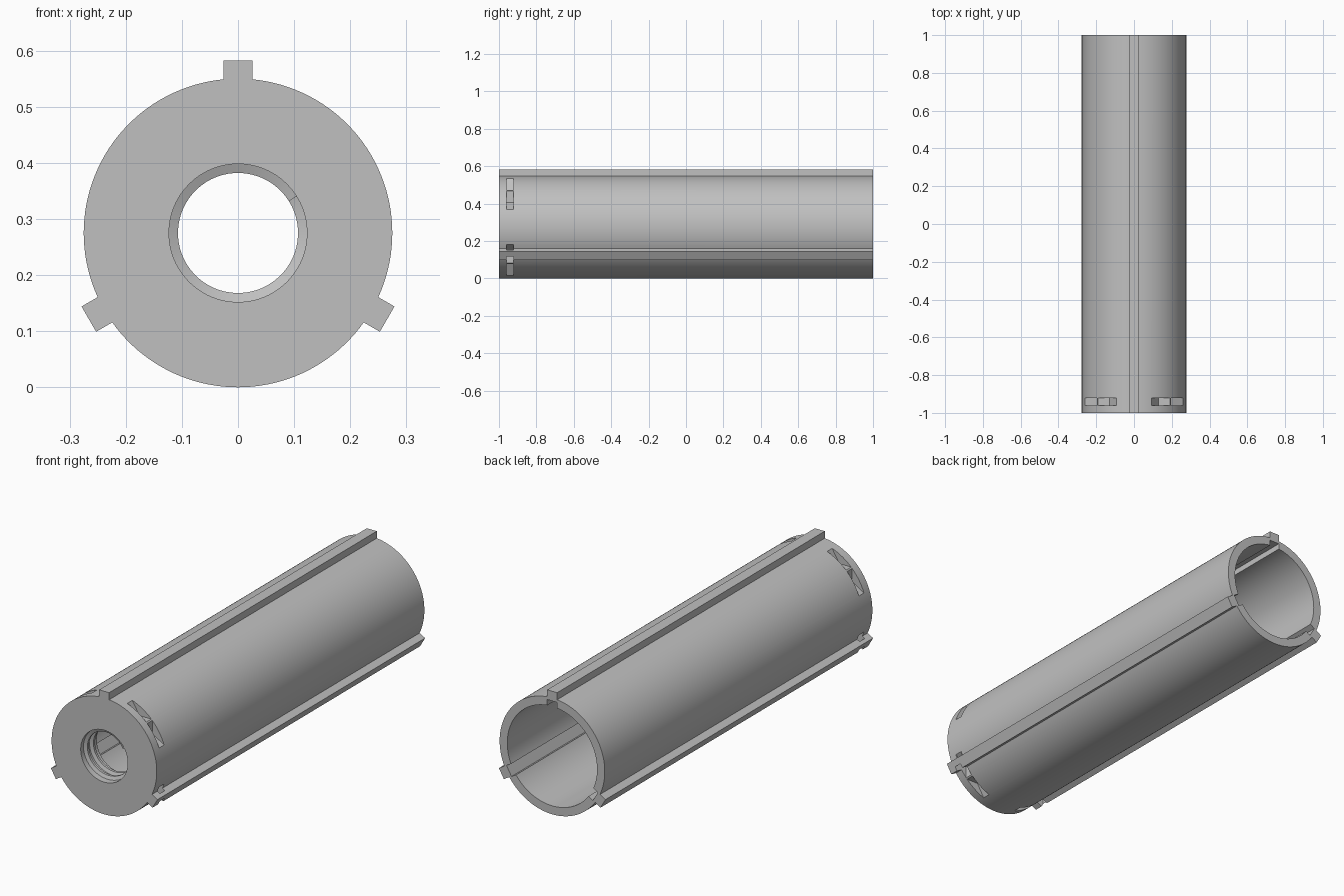
import bpy, bmesh
from math import asin, cos, sin, pi, radians
from mathutils import Vector

cube = bpy.data.objects.get("Cube")
if cube:
    bpy.data.objects.remove(cube, do_unlink=True)

AXIS_Z = 0.275          # height of the tube's axis
PLATE_BACK = -0.88      # inner face of the front plate
BORE = 0.123
RIBS = [radians(a) for a in (90, 210, 330)]

grey = bpy.data.materials.new("plain grey")
grey.use_nodes = True
colour = (0.53, 0.53, 0.53, 1)
grey.diffuse_color = colour
grey.node_tree.nodes["Principled BSDF"].inputs["Base Color"].default_value = colour


def finish(name, bm):
    bmesh.ops.recalc_face_normals(bm, faces=bm.faces)
    mesh = bpy.data.meshes.new(name)
    bm.to_mesh(mesh)
    bm.free()
    mesh.materials.append(grey)
    obj = bpy.data.objects.new(name, mesh)
    bpy.context.collection.objects.link(obj)
    return obj


def prism(name, points, y0, y1):
    """Extrude a cross-section, given around the axis, along y."""
    bm = bmesh.new()
    face = bm.faces.new([bm.verts.new((x, y0, z + AXIS_Z)) for x, z in points])
    new = bmesh.ops.extrude_face_region(bm, geom=[face])["geom"]
    verts = [v for v in new if isinstance(v, bmesh.types.BMVert)]
    bmesh.ops.translate(bm, verts=verts, vec=(0, y1 - y0, 0))
    return finish(name, bm)


def circle(r, n=96):
    return [(r * cos(2 * pi * i / n), r * sin(2 * pi * i / n)) for i in range(n)]


def keyed_circle(r, key_r, half, steps=40):
    """Circle with three square keys standing out to key_r."""
    points = []
    gap = asin(half / r)
    for a in RIBS:
        out, side = Vector((cos(a), sin(a))), Vector((-sin(a), cos(a)))
        points += [out * key_r - side * half, out * key_r + side * half]
        start, span = a + gap, 2 * pi / 3 - 2 * gap
        for i in range(steps + 1):
            t = start + span * i / steps
            points.append((r * cos(t), r * sin(t)))
    return points


# Ribbed outer body
body = prism("ribbed_tube", keyed_circle(0.275, 0.307, 0.026), -1, 1)

# Hollow with key grooves, and the bore in the front plate
cutters = [prism("cavity_cutter", keyed_circle(0.235, 0.261, 0.026), PLATE_BACK, 1.1),
           prism("bore_cutter", circle(BORE), -1.1, PLATE_BACK + 0.05)]

# Four angled tie slots through the front plate
slot = [(0.09, 0.263), (0.13, 0.197), (0.197, 0.197),
        (0.197, 0.13), (0.263, 0.09), (0.263, 0.263)]
for sx in (1, -1):
    for sz in (1, -1):
        cutters.append(prism("slot_cutter", [(x * sx, z * sz) for x, z in slot],
                             -0.96, -0.922))

bpy.context.view_layer.objects.active = body
for cutter in cutters:
    cutter.hide_render = True
    mod = body.modifiers.new("cut", 'BOOLEAN')
    mod.operation = 'DIFFERENCE'
    mod.solver = 'EXACT'
    mod.object = cutter
    bpy.ops.object.modifier_apply(modifier=mod.name)
    bpy.data.objects.remove(cutter, do_unlink=True)


# Helical thread inside the bore
def thread(name, turns=2, pitch=0.045, steps=64):
    bm = bmesh.new()
    section = [(BORE + 0.004, -0.014), (0.107, -0.006), (0.107, 0.006), (BORE + 0.004, 0.014)]
    rings = []
    for i in range(turns * steps + 1):
        a = radians(32) + 2 * pi * i / steps
        y = -0.985 + pitch * i / steps
        rings.append([bm.verts.new((r * cos(a), y + dy, AXIS_Z + r * sin(a)))
                      for r, dy in section])
    for p, q in zip(rings, rings[1:]):
        for k in range(4):
            n = (k + 1) % 4
            bm.faces.new((p[k], p[n], q[n], q[k]))
    bm.faces.new(rings[0])
    bm.faces.new(rings[-1])
    return finish(name, bm)


bore_thread = thread("bore_thread")

# Smooth the round walls, keep the corners sharp
for obj in (body, bore_thread):
    bpy.ops.object.select_all(action='DESELECT')
    obj.select_set(True)
    bpy.context.view_layer.objects.active = obj
    bpy.ops.object.shade_smooth_by_angle(angle=radians(25))
